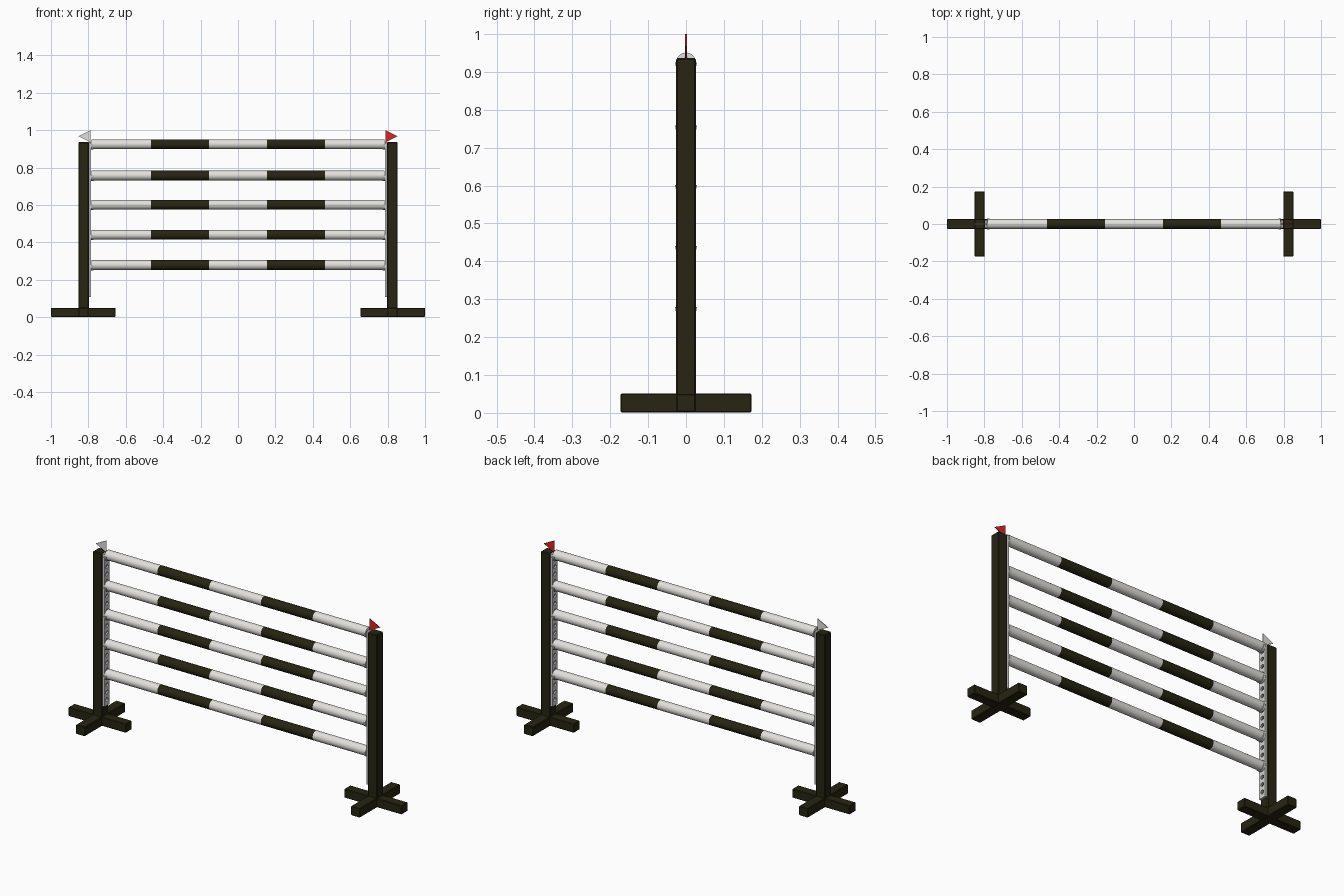
import bpy, bmesh, math
from mathutils import Matrix

if "Cube" in bpy.data.objects:
    bpy.data.objects.remove(bpy.data.objects["Cube"])


def material(name, rgb):
    m = bpy.data.materials.new(name)
    m.diffuse_color = (*rgb, 1)
    m.use_nodes = True
    m.node_tree.nodes["Principled BSDF"].inputs["Base Color"].default_value = m.diffuse_color
    return m


DARK = material("dark_olive", (0.019, 0.018, 0.006))
WHITE = material("white", (0.76, 0.75, 0.72))
METAL = material("pale_metal", (0.66, 0.66, 0.65))
RED = material("red", (0.68, 0.02, 0.02))


def finish(name, bm, *mats):
    bmesh.ops.recalc_face_normals(bm, faces=bm.faces)
    me = bpy.data.meshes.new(name)
    bm.to_mesh(me)
    bm.free()
    ob = bpy.data.objects.new(name, me)
    bpy.context.collection.objects.link(ob)
    for m in mats:
        me.materials.append(m)
    return ob


def box(name, centre, size, mat, bevel=0.0):
    bm = bmesh.new()
    bmesh.ops.create_cube(bm, size=1, matrix=Matrix.Translation(centre) @ Matrix.Diagonal((*size, 1)))
    ob = finish(name, bm, mat)
    if bevel:
        mod = ob.modifiers.new("bevel", "BEVEL")
        mod.width, mod.segments = bevel, 1
    return ob


def prism(name, points, direction, mat):
    bm = bmesh.new()
    face = bm.faces.new([bm.verts.new(p) for p in points])
    ext = bmesh.ops.extrude_face_region(bm, geom=[face])
    bmesh.ops.translate(bm, vec=direction, verts=[v for v in ext["geom"] if isinstance(v, bmesh.types.BMVert)])
    return finish(name, bm, mat)


def smooth(ob):
    for p in ob.data.polygons:
        p.use_smooth = len(p.vertices) == 4


POLE_HEIGHTS = (0.279, 0.441, 0.602, 0.758, 0.925)
R = 0.026
ALONG_X = Matrix.Rotation(math.pi / 2, 4, "Y")

for s, side in ((-1, "left"), (1, "right")):
    # upright and crossed feet
    box(side + "_post", (s * 0.825, 0, 0.469), (0.056, 0.054, 0.934), DARK, 0.004)
    box(side + "_long_foot", (s * 0.8275, 0, 0.026), (0.345, 0.052, 0.048), DARK, 0.003)
    box(side + "_cross_foot", (s * 0.825, 0, 0.026), (0.054, 0.346, 0.05), DARK, 0.003)

    # perforated track on the inner side of the post
    track = box(side + "_track", (s * 0.7915, 0, 0.522), (0.012, 0.044, 0.828), METAL)
    bm = bmesh.new()
    for i in range(20):
        place = Matrix.Translation((s * 0.7915, 0, 0.14 + i * 0.04))
        bmesh.ops.create_cone(bm, cap_ends=True, segments=10, radius1=0.011, radius2=0.011,
                              depth=0.03, matrix=place @ ALONG_X)
    cutter = finish(side + "_hole_cutter", bm, METAL)
    cutter.hide_render = True
    cutter.hide_set(True)
    mod = track.modifiers.new("holes", "BOOLEAN")
    mod.operation, mod.object, mod.solver = "DIFFERENCE", cutter, "EXACT"

    # cups cradling the pole ends
    for n, z in enumerate(POLE_HEIGHTS):
        arc = [math.pi + math.pi * k / 10 for k in range(11)]
        pts = [(s * 0.772, 0.029 * math.cos(a), z + 0.029 * math.sin(a)) for a in arc]
        pts += [(s * 0.772, 0.025 * math.cos(a), z + 0.025 * math.sin(a)) for a in reversed(arc)]
        prism(f"{side}_cup_{n + 1}", pts, (s * 0.014, 0, 0), METAL)

    # triangular flag pointing outwards
    prism(side + "_flag", [(s * 0.789, -0.002, 0.936), (s * 0.853, -0.002, 0.968), (s * 0.789, -0.002, 1.0)],
          (0, 0.004, 0), RED if s > 0 else WHITE)

# striped poles
for n, z in enumerate(POLE_HEIGHTS):
    bm = bmesh.new()
    bmesh.ops.create_cone(bm, cap_ends=True, segments=24, radius1=R, radius2=R, depth=1.566,
                          matrix=Matrix.Translation((0, 0, z)) @ ALONG_X)
    for x in (-0.466, -0.155, 0.155, 0.466):
        bmesh.ops.bisect_plane(bm, geom=bm.verts[:] + bm.edges[:] + bm.faces[:],
                               plane_co=(x, 0, 0), plane_no=(1, 0, 0))
    for f in bm.faces:
        f.material_index = int(0.155 < abs(f.calc_center_median().x) < 0.466)
    smooth(finish(f"pole_{n + 1}", bm, WHITE, DARK))
